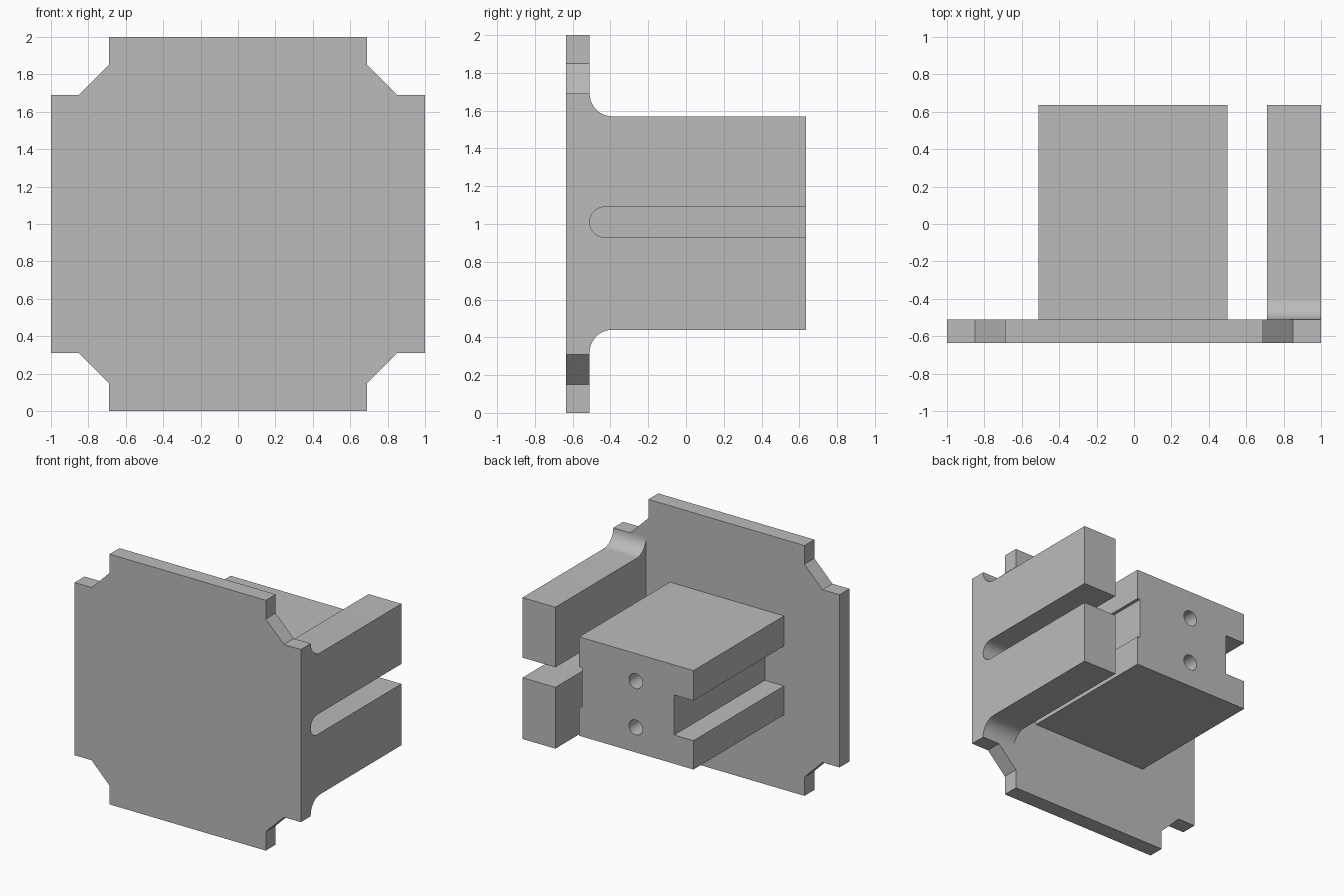
import bpy
import bmesh
from math import sin, cos, pi, radians
from mathutils import Vector

cube = bpy.data.objects.get("Cube")
if cube:
    bpy.data.objects.remove(cube, do_unlink=True)

grey = bpy.data.materials.new("plain grey")
grey.use_nodes = True
COLOUR = (0.5, 0.5, 0.5, 1)
grey.diffuse_color = COLOUR
grey.node_tree.nodes["Principled BSDF"].inputs["Base Color"].default_value = COLOUR


def arc(cx, cz, r, start, end, steps=12):
    """Points along an arc, angles in degrees."""
    angles = [radians(start + (end - start) * i / steps) for i in range(steps + 1)]
    return [(cx + r * cos(a), cz + r * sin(a)) for a in angles]


def extrude(name, points, direction):
    """Solid made by sweeping a flat outline along a direction."""
    bm = bmesh.new()
    face = bm.faces.new([bm.verts.new(p) for p in points])
    swept = bmesh.ops.extrude_face_region(bm, geom=[face], use_keep_orig=True)
    verts = [g for g in swept["geom"] if isinstance(g, bmesh.types.BMVert)]
    bmesh.ops.translate(bm, verts=verts, vec=Vector(direction))
    bmesh.ops.recalc_face_normals(bm, faces=bm.faces)
    mesh = bpy.data.meshes.new(name)
    bm.to_mesh(mesh)
    bm.free()
    mesh.materials.append(grey)
    obj = bpy.data.objects.new(name, mesh)
    bpy.context.collection.objects.link(obj)
    return obj


def smooth(obj):
    bpy.ops.object.select_all(action="DESELECT")
    obj.select_set(True)
    bpy.context.view_layer.objects.active = obj
    bpy.ops.object.shade_smooth_by_angle(angle=radians(30))


FRONT, INNER, BACK = -0.635, -0.51, 0.635

# Front plate with stepped, chamfered corners
corner = [(1, 0.69), (0.85, 0.69), (0.69, 0.85), (0.69, 1)]
outline = []
for sx, sz in ((1, 1), (-1, 1), (-1, -1), (1, -1)):
    pts = corner if sx * sz > 0 else corner[::-1]
    outline += [(sx * x, FRONT, 1 + sz * z) for x, z in pts]
extrude("front_plate", outline, (0, INNER - FRONT, 0))

# Side wall with filleted root and a round-ended slot
top, bottom, mid, fillet, slot = 1.57, 0.44, 1.01, 0.12, 0.08
root = INNER - 0.005
profile = [(root, top + fillet)]
profile += arc(INNER + fillet, top + fillet, fillet, 180, 270)
profile += [(BACK, top), (BACK, mid + slot)]
profile += arc(INNER + slot, mid, slot, 90, 270, 20)
profile += [(BACK, mid - slot), (BACK, bottom)]
profile += arc(INNER + fillet, bottom - fillet, fillet, 90, 180)
profile += [(root, bottom - fillet)]
smooth(extrude("side_wall", [(0.71, y, z) for y, z in profile], (0.29, 0, 0)))

# Central block with a deep groove on one side and a shallow one on the other
right, left, low, high = -0.51, 0.5, 0.6, 1.39
g_low, g_high, deep, shallow = 0.83, 1.15, 0.17, 0.025
section = [(left, low), (left, g_low), (left - shallow, g_low),
           (left - shallow, g_high), (left, g_high), (left, high),
           (right, high), (right, g_high), (right + deep, g_high),
           (right + deep, g_low), (right, g_low), (right, low)]
block = extrude("central_block", [(x, root, z) for x, z in section],
                (0, BACK - root, 0))

# Two round holes in the back of the block
for z in (0.8, 1.17):
    circle = arc(0, z, 0.06, 0, 360, 32)[:-1]
    cutter = extrude("hole_cutter", [(x, BACK - 0.5, zz) for x, zz in circle],
                     (0, 0.6, 0))
    cutter.hide_render = True
    cut = block.modifiers.new("hole", "BOOLEAN")
    cut.object = cutter
    cut.operation = "DIFFERENCE"
    cut.solver = "EXACT"
    bpy.context.view_layer.objects.active = block
    bpy.ops.object.modifier_apply(modifier=cut.name)
    bpy.data.objects.remove(cutter, do_unlink=True)
smooth(block)
